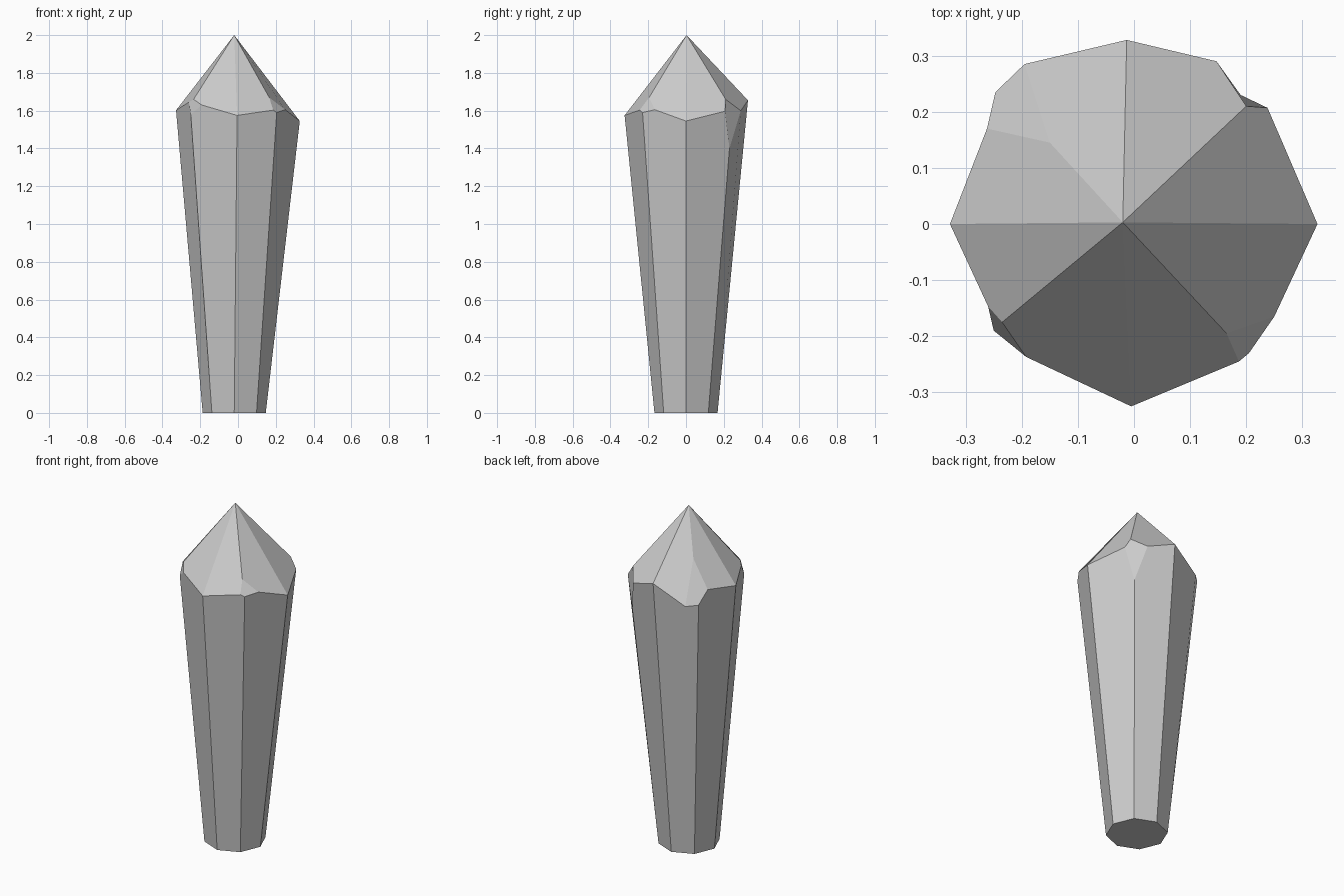
import bpy, bmesh
from math import cos, sin, pi

if "Cube" in bpy.data.objects:
    bpy.data.objects.remove(bpy.data.objects["Cube"])

# Girdle corners, counterclockwise from +x
cardinals = [(0.327, 0, 1.545), (-0.013, 0.328, 1.655),
             (-0.328, 0, 1.602), (-0.005, -0.325, 1.575)]
# Chipped diagonal corners: ridge end, first side, body edge top, second side
chips = [
    [(0.20, 0.21, 1.66), (0.238, 0.207, 1.597), (0.19, 0.23, 1.40), (0.147, 0.29, 1.60)],
    [(-0.15, 0.145, 1.77), (-0.195, 0.285, 1.55), (-0.247, 0.235, 1.553), (-0.262, 0.17, 1.625)],
    [(-0.235, -0.175, 1.66), (-0.26, -0.147, 1.645), (-0.25, -0.19, 1.58), (-0.192, -0.237, 1.63)],
    [(0.165, -0.195, 1.67), (0.187, -0.245, 1.603), (0.205, -0.23, 1.59), (0.25, -0.165, 1.605)],
]

bm = bmesh.new()
apex = bm.verts.new((-0.02, 0.003, 2.0))
# Octagonal foot
foot = [bm.verts.new((-0.02 + 0.167 * cos(i * pi / 4), 0.167 * sin(i * pi / 4), 0))
        for i in range(8)]
girdle = [bm.verts.new(c) for c in cardinals]
bm.faces.new(foot[::-1])

# Each quarter: chip facet, two tip facets, two tapered body sides
for i, chip in enumerate(chips):
    ridge, first, edge, second = [bm.verts.new(c) for c in chip]
    c0, c1 = girdle[i], girdle[(i + 1) % 4]
    f0, f1, f2 = foot[2 * i], foot[2 * i + 1], foot[(2 * i + 2) % 8]
    bm.faces.new((ridge, first, edge, second))
    bm.faces.new((apex, c0, first, ridge))
    bm.faces.new((apex, ridge, second, c1))
    bm.faces.new((f0, f1, edge, first, c0))
    bm.faces.new((f1, f2, c1, second, edge))

bmesh.ops.recalc_face_normals(bm, faces=bm.faces[:])
mesh = bpy.data.meshes.new("crystal")
bm.to_mesh(mesh)
bm.free()
bpy.context.collection.objects.link(bpy.data.objects.new("crystal", mesh))
